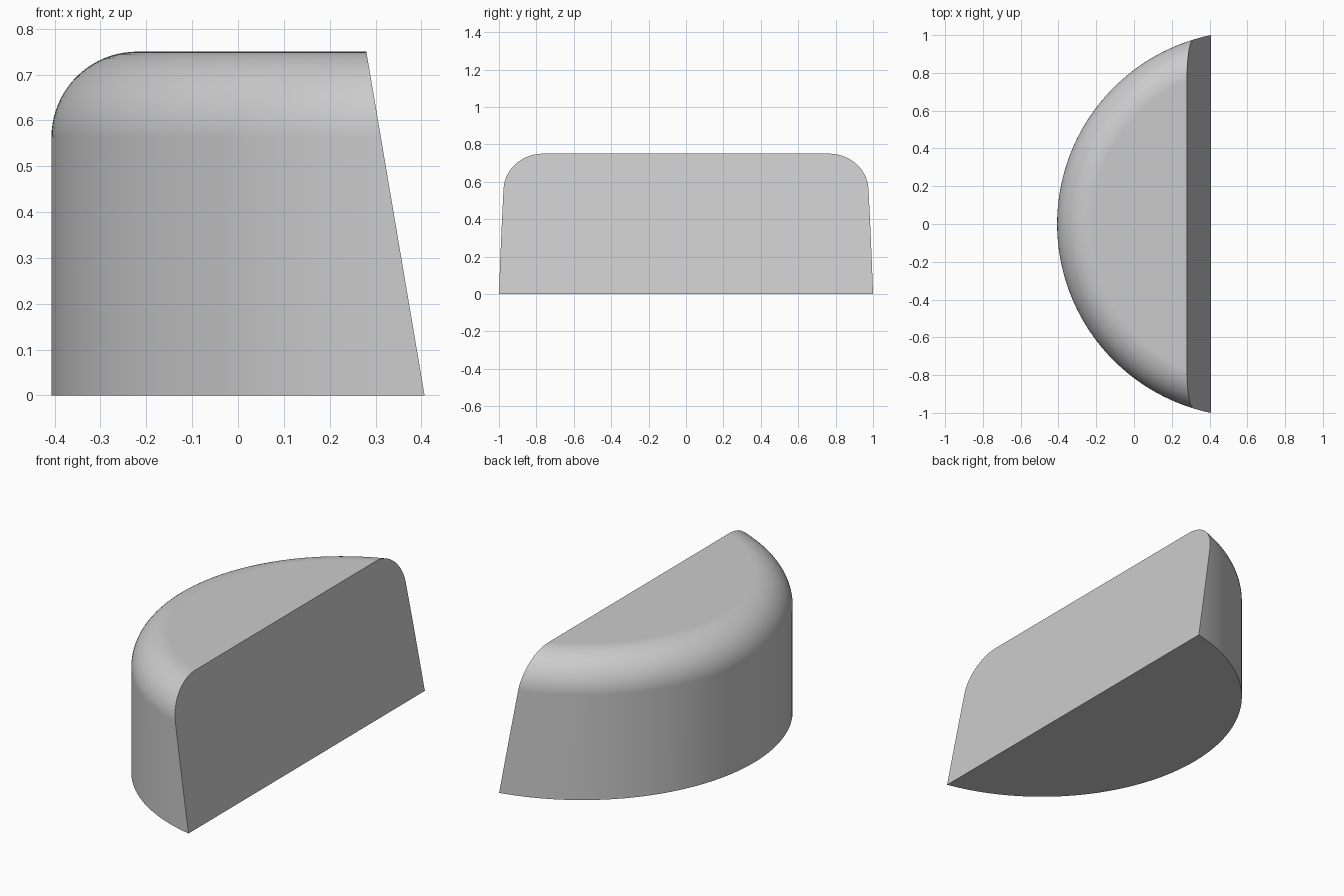
import bpy, bmesh, math
from mathutils import Vector

cube = bpy.data.objects.get("Cube")
if cube:
    bpy.data.objects.remove(cube, do_unlink=True)

HALF_DEPTH, HEIGHT, FILLET = 0.407, 0.75, 0.187
RADIUS = 1.0213
AXIS_X = RADIUS - HALF_DEPTH
TOP_X = 0.28
SEGMENTS, STEPS = 192, 20

# Single flat grey
grey = bpy.data.materials.new("plain_grey")
grey.use_nodes = True
colour = (0.6, 0.6, 0.6, 1)
grey.diffuse_color = colour
grey.node_tree.nodes["Principled BSDF"].inputs["Base Color"].default_value = colour

# Round block profile: straight wall, then a quarter-round upper edge
profile = [(RADIUS, 0)]
for i in range(STEPS + 1):
    a = math.pi / 2 * i / STEPS
    profile.append((RADIUS - FILLET + FILLET * math.cos(a),
                    HEIGHT - FILLET + FILLET * math.sin(a)))

# Revolve the profile about the vertical axis and cap both ends
bm = bmesh.new()
rings = []
for r, z in profile:
    angles = [2 * math.pi * k / SEGMENTS for k in range(SEGMENTS)]
    rings.append([bm.verts.new((AXIS_X + r * math.cos(a), r * math.sin(a), z))
                  for a in angles])
for low, high in zip(rings, rings[1:]):
    for k in range(SEGMENTS):
        n = (k + 1) % SEGMENTS
        bm.faces.new((low[k], low[n], high[n], high[k]))
bm.faces.new(rings[0][::-1])
bm.faces.new(rings[-1])

# Slice off the far side with the leaning flat face
normal = Vector((HEIGHT, 0, HALF_DEPTH - TOP_X)).normalized()
cut = bmesh.ops.bisect_plane(bm, geom=bm.verts[:] + bm.edges[:] + bm.faces[:],
                             plane_co=(HALF_DEPTH, 0, 0), plane_no=normal,
                             dist=1e-6, clear_outer=True)
rim = [e for e in bm.edges if e.is_boundary]
bmesh.ops.holes_fill(bm, edges=rim, sides=0)
bmesh.ops.recalc_face_normals(bm, faces=bm.faces[:])

mesh = bpy.data.meshes.new("rounded_half_block")
bm.to_mesh(mesh)
bm.free()
mesh.materials.append(grey)
block = bpy.data.objects.new("rounded_half_block", mesh)
bpy.context.collection.objects.link(block)

# Smooth curved wall with crisp cut edges and flat large faces
bpy.ops.object.select_all(action='DESELECT')
block.select_set(True)
bpy.context.view_layer.objects.active = block
bpy.ops.object.shade_smooth_by_angle(angle=math.radians(12))
weighted = block.modifiers.new("weighted_normals", 'WEIGHTED_NORMAL')
weighted.keep_sharp = True
